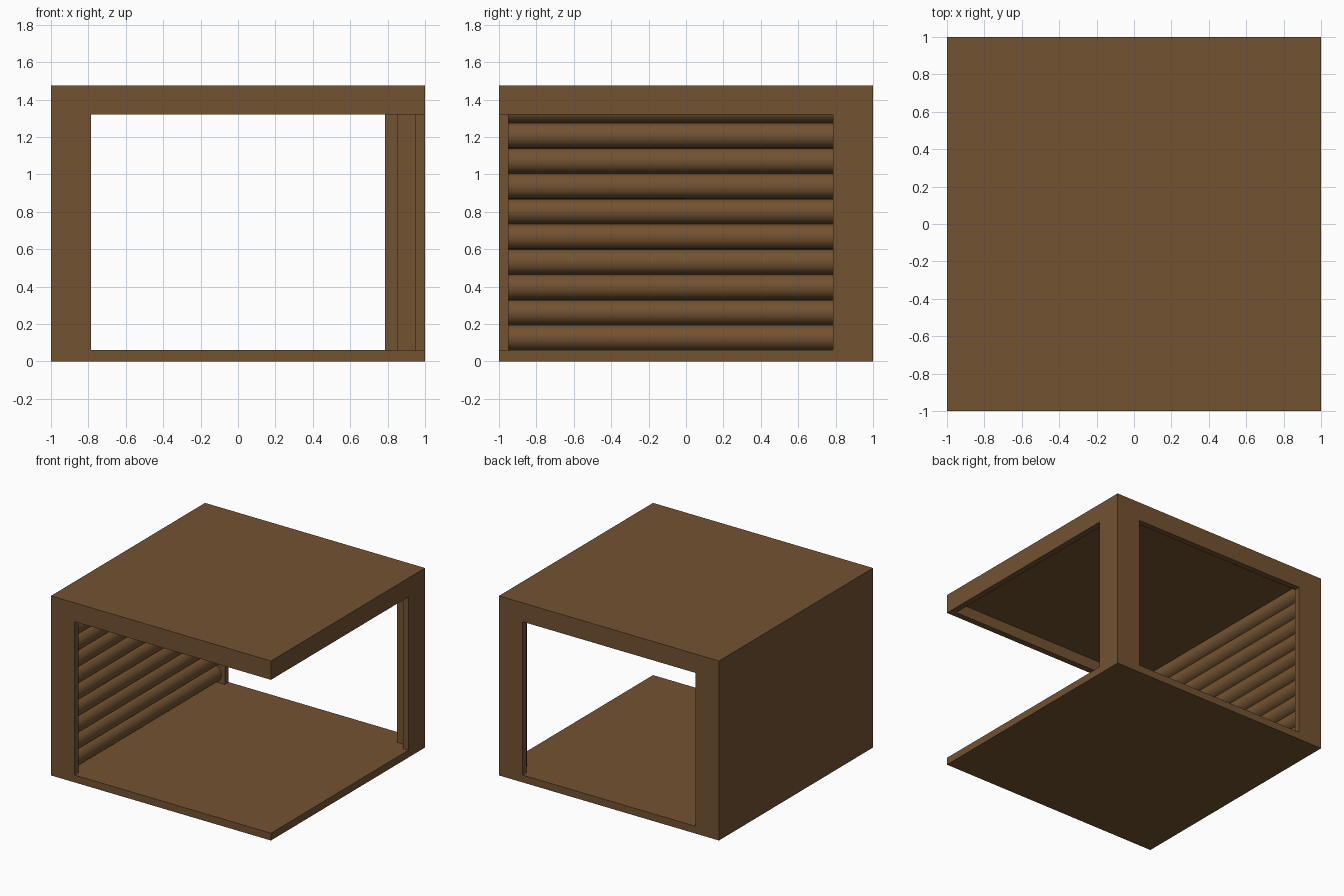
import bpy
import math
from mathutils import Vector

if "Cube" in bpy.data.objects:
    bpy.data.objects.remove(bpy.data.objects["Cube"], do_unlink=True)

# Single wood colour
wood = bpy.data.materials.new("brown_wood")
wood.use_nodes = True
COLOUR = (0.17, 0.085, 0.031, 1)
wood.diffuse_color = COLOUR
shader = wood.node_tree.nodes["Principled BSDF"]
shader.inputs["Base Color"].default_value = COLOUR
shader.inputs["Roughness"].default_value = 0.8

HEIGHT = 1.475
FLOOR = 0.06
CEILING = 1.41
LINTEL = 1.32     # top of the openings
INNER = 0.95      # inside face of the walls
JAMB = 0.785      # side edge of the openings
OUT = 1.1         # cutters reach past the walls


def box(name, low, high):
    low, high = Vector(low), Vector(high)
    bpy.ops.mesh.primitive_cube_add(size=1, location=(low + high) / 2)
    obj = bpy.context.object
    obj.name = name
    obj.scale = high - low
    bpy.ops.object.transform_apply(location=False, rotation=False, scale=True)
    obj.data.materials.append(wood)
    return obj


def cut(target, low, high):
    cutter = box("cutter", low, high)
    cutter.hide_render = True
    mod = target.modifiers.new("cut", 'BOOLEAN')
    mod.operation = 'DIFFERENCE'
    mod.solver = 'EXACT'
    mod.object = cutter
    bpy.ops.object.select_all(action='DESELECT')
    target.select_set(True)
    bpy.context.view_layer.objects.active = target
    bpy.ops.object.modifier_apply(modifier=mod.name)
    bpy.data.objects.remove(cutter, do_unlink=True)


# Room shell: hollow, with openings at front, right-hand side and back
shell = box("room_shell", (-1, -1, 0), (1, 1, HEIGHT))
cut(shell, (-INNER, -INNER, FLOOR), (INNER, INNER, CEILING))
cut(shell, (-JAMB, -OUT, FLOOR), (OUT, -0.9, LINTEL))
cut(shell, (0.9, -OUT, FLOOR), (OUT, JAMB, LINTEL))
cut(shell, (-JAMB, 0.9, FLOOR), (JAMB, OUT, LINTEL))

# Square pillar inside the back corner
box("corner_pillar", (0.85, 0.85, FLOOR), (INNER, INNER, CEILING))

# Stack of round logs lining the closed wall
LOGS = 10
radius = (CEILING - FLOOR) / LOGS / 2
for i in range(LOGS):
    bpy.ops.mesh.primitive_cylinder_add(
        vertices=32, radius=radius, depth=2 * INNER,
        location=(-INNER + radius, 0, FLOOR + radius * (2 * i + 1)),
        rotation=(math.pi / 2, 0, 0))
    log = bpy.context.object
    log.name = f"wall_log_{i + 1}"
    log.data.materials.append(wood)
    bpy.ops.object.shade_smooth_by_angle(angle=math.radians(40))
